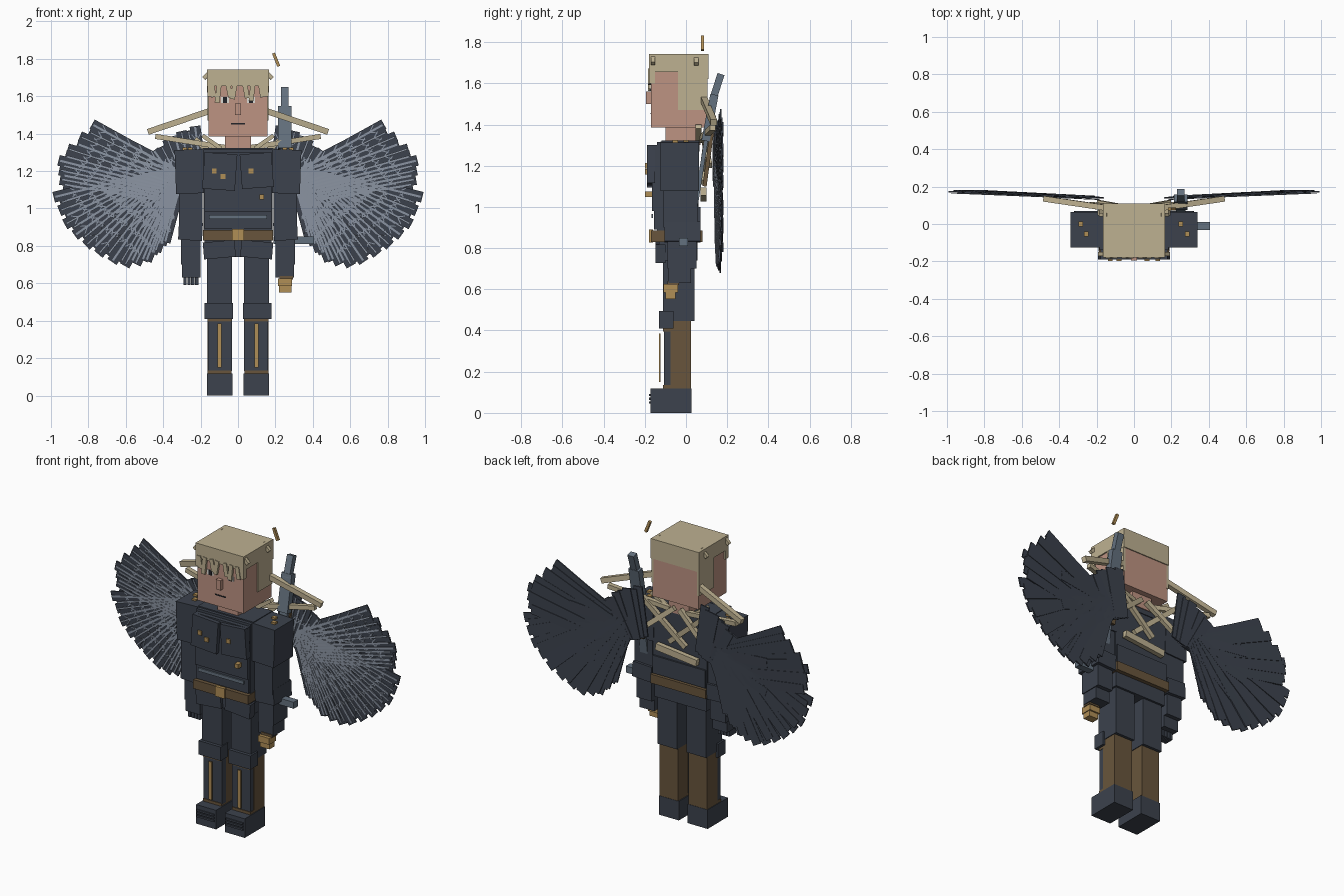
import bpy, bmesh, math
from mathutils import Matrix, Vector

cube = bpy.data.objects.get("Cube")
if cube:
    bpy.data.objects.remove(cube, do_unlink=True)


def material(name, r, g, b):
    lin = [((c / 255 + 0.055) / 1.055) ** 2.4 for c in (r, g, b)] + [1.0]
    m = bpy.data.materials.new(name)
    m.use_nodes = True
    m.diffuse_color = lin
    m.node_tree.nodes["Principled BSDF"].inputs["Base Color"].default_value = lin
    return m


navy = material("navy", 60, 66, 77)
hair = material("blond", 190, 177, 145)
skin = material("skin", 189, 147, 130)
brown = material("brown_leather", 104, 85, 60)
gold = material("gold", 176, 142, 86)
steel = material("steel", 100, 113, 126)
light = material("feather_light", 140, 149, 163)
black = material("black", 34, 35, 40)
white = material("white", 222, 220, 214)


def finish(name, bm, *mats):
    me = bpy.data.meshes.new(name)
    bm.to_mesh(me)
    bm.free()
    for m in mats:
        me.materials.append(m)
    ob = bpy.data.objects.new(name, me)
    bpy.context.collection.objects.link(ob)
    return ob


def box(name, mat, x, y, z, tilt=0):
    """Box from (min, max) ranges, optionally tilted about the y axis."""
    bm = bmesh.new()
    c = Vector([(r[0] + r[1]) / 2 for r in (x, y, z)])
    s = [abs(r[1] - r[0]) for r in (x, y, z)]
    m = Matrix.Translation(c) @ Matrix.Rotation(math.radians(tilt), 4, 'Y') @ Matrix.Diagonal((*s, 1))
    bmesh.ops.create_cube(bm, size=1, matrix=m)
    return finish(name, bm, mat)


def pair(name, mat, x, y, z, tilt=0):
    """The same box on both sides of the body."""
    box("left_" + name, mat, x, y, z, tilt)
    box("right_" + name, mat, (-x[1], -x[0]), y, z, -tilt)


def add_beam(bm, a, b, w, t, index=0):
    """Flat bar from a to b, w wide and t thick along y."""
    a, b = Vector(a), Vector(b)
    d = (b - a).normalized()
    n = Vector((0, 1, 0))
    n = (n - d * n.dot(d)).normalized()
    s = n.cross(d)
    rot = Matrix((d, s, n)).transposed().to_4x4()
    m = Matrix.Translation((a + b) / 2) @ rot @ Matrix.Diagonal(((b - a).length, w, t, 1))
    verts = bmesh.ops.create_cube(bm, size=1, matrix=m)["verts"]
    for f in {f for v in verts for f in v.link_faces}:
        f.material_index = index


def beam(name, mat, a, b, w, t):
    bm = bmesh.new()
    add_beam(bm, a, b, w, t)
    return finish(name, bm, mat)


def along(points, t):
    """Point at fraction t of a 2D polyline."""
    k = t * (len(points) - 1)
    i = min(int(k), len(points) - 2)
    return Vector(points[i]).lerp(Vector(points[i + 1]), k - i)


# Head and hair
box("head", skin, (-.157, .157), (-.17, .104), (1.385, 1.7))
box("neck", skin, (-.07, .07), (-.1, .07), (1.3, 1.39))
box("hair_top", hair, (-.165, .165), (-.18, .11), (1.655, 1.742))
box("hair_back", hair, (-.165, .165), (.06, .11), (1.62, 1.7))
pair("hair_side", hair, (.15, .164), (-.04, .105), (1.47, 1.7))
pair("hair_temple", hair, (.135, .164), (-.18, -.15), (1.6, 1.7))
pair("hair_tuft", hair, (.13, .19), (.04, .06), (1.705, 1.725), 45)
pair("hair_front_tuft", hair, (.15, .19), (-.17, -.15), (1.7, 1.72), 45)
for i, (x, length, lean) in enumerate([(-.14, .07, .01), (-.1, .1, -.012), (-.055, .07, .015), (-.015, .08, -.015),
                                       (.035, .075, .015), (.08, .09, -.01), (.12, .07, .012)]):
    beam(f"fringe_{i}", hair, (x, -.178, 1.67), (x + lean, -.178, 1.665 - length), .026, .014)
beam("loose_lock", gold, (.19, .08, 1.83), (.218, .08, 1.76), .016, .016)

# Face
box("nose", skin, (-.016, .016), (-.194, -.16), (1.5, 1.56))
box("mouth", black, (-.038, .038), (-.173, -.165), (1.45, 1.457))
pair("eye_white", white, (.048, .09), (-.173, -.166), (1.565, 1.595))
pair("pupil", black, (.058, .08), (-.176, -.168), (1.565, 1.595))

# Torso and coat
box("torso", navy, (-.185, .185), (-.14, .06), (.85, 1.315))
box("coat_front", navy, (-.18, .18), (-.165, -.1), (.98, 1.3))
box("coat_lower_band", navy, (-.18, .18), (-.155, .07), (.89, 1.0))
box("left_lapel", navy, (.015, .185), (-.19, -.15), (1.11, 1.295), -4)
box("right_lapel", navy, (-.185, -.01), (-.19, -.15), (1.1, 1.295), 4)
box("collar", navy, (-.19, .19), (-.12, .065), (1.27, 1.322))
box("coat_strip", steel, (-.155, .155), (-.168, -.16), (.945, .965))
box("belt", brown, (-.188, .188), (-.17, .08), (.83, .885))
box("buckle", gold, (-.033, .033), (-.18, -.16), (.828, .89))
box("hips", navy, (-.178, .178), (-.13, .055), (.74, .84))
pair("coat_tail", navy, (.015, .185), (-.148, -.1), (.735, .825), 5)
for i, (x, z) in enumerate([(-.127, 1.2), (-.08, 1.17), (.07, 1.2), (.127, 1.062)]):
    box(f"button_{i}", gold, (x - .013, x + .013), (-.198, -.16), (z - .013, z + .013))

# Legs and boots
pair("thigh", navy, (.032, .167), (-.112, .042), (.445, .78))
pair("knee_pad", navy, (.026, .178), (-.132, -.06), (.41, .495))
pair("calf", brown, (.036, .163), (-.076, .025), (.11, .446))
pair("shin_guard", navy, (.033, .161), (-.108, -.072), (.13, .41))
pair("shin_stripe", gold, (.088, .11), (-.132, -.124), (.15, .385))
pair("knee_trim", brown, (.036, .163), (-.112, -.07), (.395, .41))
pair("ankle_trim", brown, (.036, .163), (-.112, -.07), (.118, .135))
pair("boot", navy, (.03, .167), (-.172, .027), (0, .118))
for i in range(3):
    pair(f"boot_ridge_{i}", navy, (.04, .157), (-.18, -.17), (.045 + i * .018, .056 + i * .018))

# Arms
pair("shoulder", navy, (.18, .335), (-.125, .063), (1.08, 1.315), 2)
pair("upper_arm", navy, (.19, .315), (-.11, .055), (.9, 1.09))
pair("cuff", navy, (.19, .318), (-.105, .07), (.83, .925), -3)
pair("forearm", navy, (.2, .305), (-.09, .05), (.7, .86))
pair("wrist", navy, (.2, .3), (-.085, .025), (.63, .72))
for s in (1, -1):
    for i, (x, y) in enumerate([(.25 if s > 0 else .285, 0), (.285 if s > 0 else .255, -.053)]):
        box(f"shoulder_stud_{s}_{i}", gold, (s * x - .013, s * x + .013), (y - .013, y + .013), (1.3, 1.326))
for i in range(4):
    x = -.292 + i * .021
    box(f"right_finger_{i}", navy, (x, x + .017), (-.07, -.01), (.59, .64))
box("left_hand", gold, (.215, .29), (-.11, -.04), (.585, .625))
box("left_fingers", gold, (.22, .285), (-.1, -.05), (.552, .592))
box("left_palm", brown, (.222, .295), (-.09, -.035), (.62, .64))
box("side_rod", steel, (.19, .405), (-.033, .01), (.81, .85))

# Blade carried on the back
beam("sword_grip", steel, (.25, .17, 1.645), (.25, .13, 1.52), .042, .035)
beam("sword_guard", steel, (.25, .138, 1.545), (.25, .095, 1.32), .07, .04)
beam("sword_blade", steel, (.25, .1, 1.34), (.25, .045, .99), .05, .02)
beam("sheath", brown, (.25, .125, 1.36), (.25, .09, 1.1), .06, .02)

# Wing bones and back harness
for s, side in ((1, "left"), (-1, "right")):
    beam(side + "_upper_bone", hair, (s * .14, .085, 1.525), (s * .48, .135, 1.41), .032, .03)
    beam(side + "_lower_bone", hair, (s * .06, .07, 1.325), (s * .44, .13, 1.385), .027, .028)
    beam(side + "_collar_bone", hair, (s * .19, .06, 1.39), (s * .09, .06, 1.32), .022, .03)
    beam(side + "_cross_strap", hair, (s * .23, .105, 1.37), (-s * .06, .08 + s * .008, 1.12), .03, .025)
    beam(side + "_back_bone", hair, (s * .02, .085, 1.34), (s * .19, .115, 1.2), .03, .025)
beam("back_bar", hair, (-.14, .085, 1.045), (.14, .085, 1.075), .04, .03)

# Wings: groups of (roots, tips, feather count)
groups = [
    ([(.31, 1.19), (.37, 1.12), (.45, 1.05)], [(.78, 1.45), (.96, 1.27), (.95, 1.13)], 12),
    ([(.42, 1.2), (.34, 1.22), (.31, 1.12)],
     [(.985, 1.06), (.92, .9), (.79, .78), (.63, .69), (.5, .71), (.39, .82)], 23),
    ([(.19, 1.14), (.26, 1.1), (.3, 1.1)], [(.23, 1.44), (.34, 1.4), (.45, 1.31)], 7),
    ([(.31, 1.2), (.3, 1.15), (.3, 1.12)], [(.62, 1.36), (.72, 1.1), (.62, .9), (.4, .88)], 12),
]


def depth(x):
    return .142 + .034 * min(1, max(0, (x - .2) / .65))


for s, side in ((1, "left"), (-1, "right")):
    bm = bmesh.new()
    for g, (roots, tips, count) in enumerate(groups):
        for i in range(count):
            t = i / (count - 1)
            a, b = along(roots, t), along(tips, t)
            b = a.lerp(b, 1 if i % 2 == 0 else .965)
            shift = .003 * (i % 3) - .003

            def at(p, dy):
                return (s * p.x, depth(p.x) + dy, p.y)

            add_beam(bm, at(a, shift), at(b, shift), .058, .008)
            # Pale quill with short barbs on the front
            add_beam(bm, at(a, -.011), at(a.lerp(b, .985), -.011), .011, .004, 1)
            d = (b - a).normalized()
            n = Vector((-d.y, d.x))
            for k in range(2, int((b - a).length / .075)):
                p = a + d * k * .075
                for e in (1, -1):
                    add_beam(bm, at(p, -.010), at(p + d * .035 + n * e * .024, -.010), .005, .003, 1)
    finish(side + "_wing", bm, navy, light)
